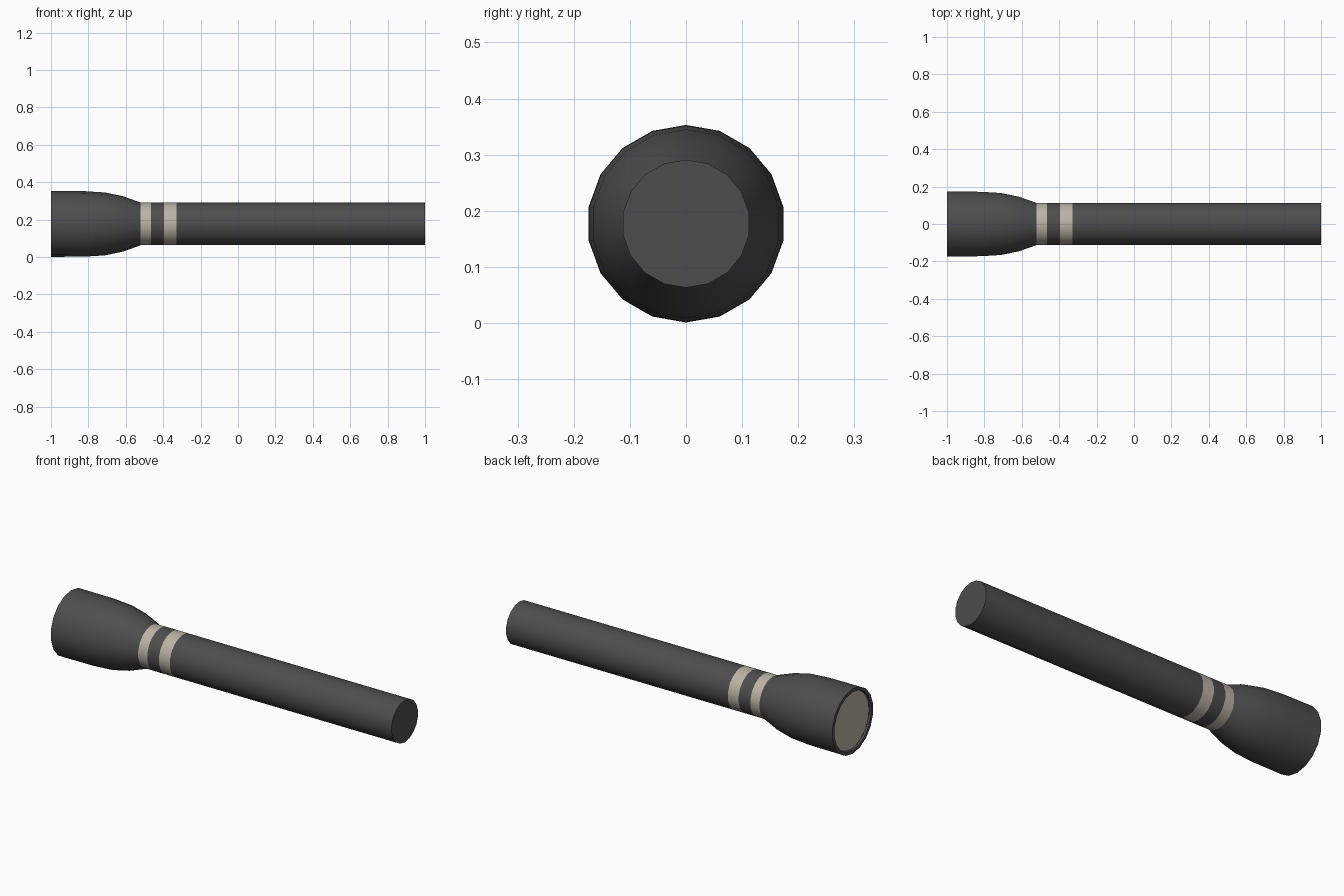
import bpy, bmesh, math

if "Cube" in bpy.data.objects:
    bpy.data.objects.remove(bpy.data.objects["Cube"])

SIDES = 18
CZ = 0.177   # height of the torch axis


def material(name, col):
    m = bpy.data.materials.new(name)
    m.diffuse_color = (*col, 1)
    m.use_nodes = True
    m.node_tree.nodes["Principled BSDF"].inputs["Base Color"].default_value = m.diffuse_color
    return m


BLACK = material("dark grey casing", (0.075, 0.075, 0.075))
BEIGE = material("warm beige", (0.50, 0.45, 0.38))


def lathe(name, profile, mat, cap_start=False, cap_end=False):
    """Spin (x, radius) points round the x axis."""
    bm = bmesh.new()
    rings = []
    for x, r in profile:
        rings.append([bm.verts.new((x, r * math.sin(a), CZ + r * math.cos(a)))
                      for a in (2 * math.pi * i / SIDES for i in range(SIDES))])
    for a, b in zip(rings, rings[1:]):
        for i in range(SIDES):
            j = (i + 1) % SIDES
            bm.faces.new((a[i], b[i], b[j], a[j]))
    if cap_start:
        bm.faces.new(rings[0])
    if cap_end:
        bm.faces.new(rings[-1][::-1])
    # angle direction runs clockwise seen from +x, so flip to face outwards
    bm.normal_update()
    f = bm.faces[:][0]
    c = f.calc_center_median()
    out = f.normal.y * c.y + f.normal.z * (c.z - CZ)
    if out < 0:
        bmesh.ops.reverse_faces(bm, faces=bm.faces[:])
    me = bpy.data.meshes.new(name)
    bm.to_mesh(me)
    bm.free()
    me.materials.append(mat)
    ob = bpy.data.objects.new(name, me)
    bpy.context.collection.objects.link(ob)
    bpy.ops.object.select_all(action='DESELECT')
    ob.select_set(True)
    bpy.context.view_layer.objects.active = ob
    bpy.ops.object.shade_smooth_by_angle(angle=math.radians(35))
    return ob


R = 0.114
# flared head, from the neck forward, then round the rim into the recess
lathe("head", [(-0.52, R), (-0.615, 0.148), (-0.71, 0.168), (-0.82, 0.175),
               (-1.0, 0.176), (-1.0, 0.158), (-0.988, 0.157)], BLACK)

# lens disc set just inside the rim
bpy.ops.mesh.primitive_circle_add(vertices=SIDES, radius=0.157, fill_type='NGON',
                                  location=(-0.988, 0, CZ),
                                  rotation=(0, -math.pi / 2, 0))
lens = bpy.context.object
lens.name = "lens"
lens.data.materials.append(BEIGE)

# neck bands flush with the handle
lathe("front_band", [(-0.52, R), (-0.465, R)], BEIGE)
lathe("neck", [(-0.465, R), (-0.395, R)], BLACK)
lathe("rear_band", [(-0.395, R), (-0.33, R)], BEIGE)

# long handle with flat end
lathe("handle", [(-0.33, R), (1.0, R)], BLACK, cap_end=True)
